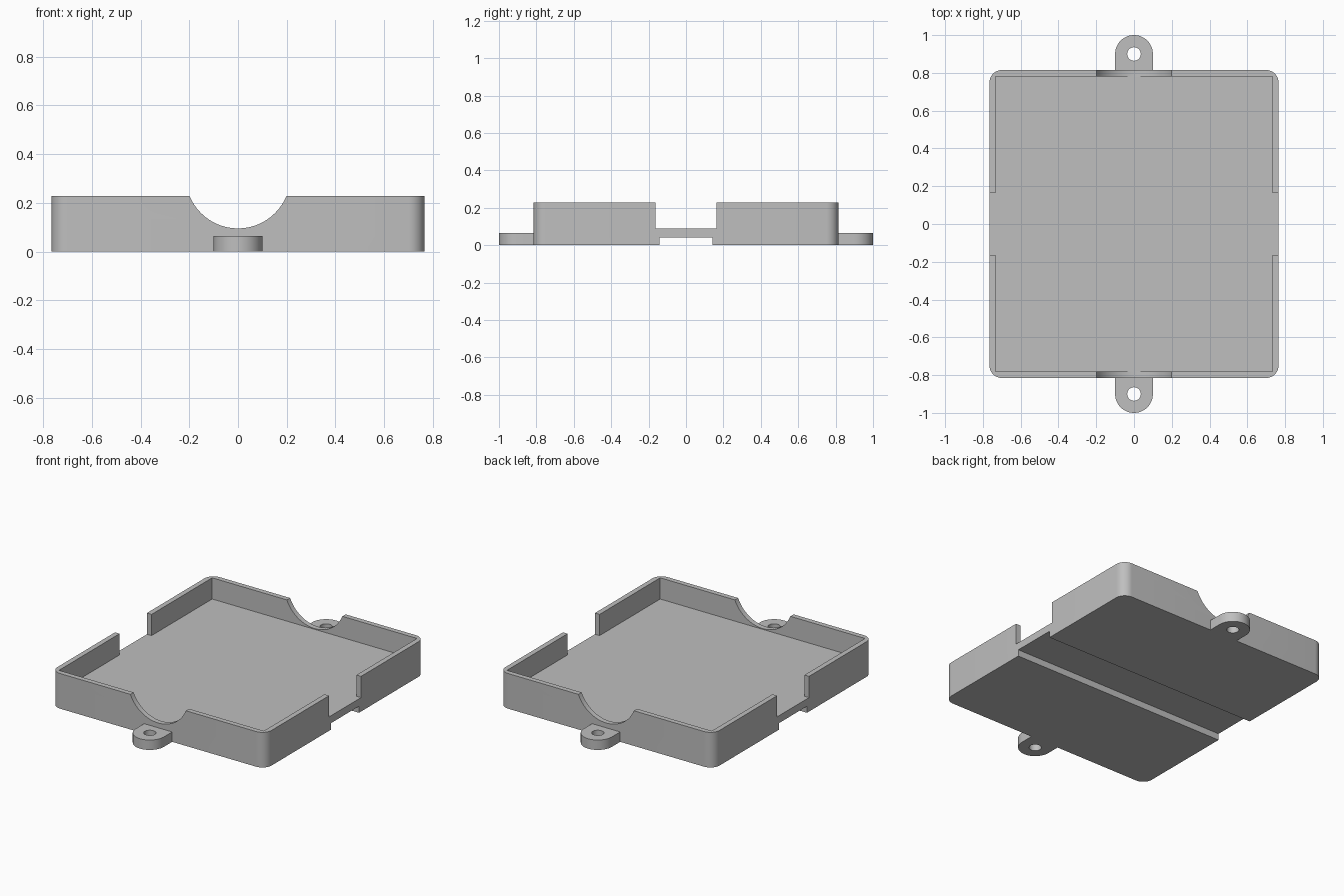
import bpy, bmesh, math

cube = bpy.data.objects.get("Cube")
if cube:
    bpy.data.objects.remove(cube, do_unlink=True)

WIDTH, DEPTH, HEIGHT = 1.53, 1.63, 0.227
FLOOR, WALL, CORNER = 0.09, 0.033, 0.065
TAB_Y, TAB_R, TAB_H, HOLE_R = 0.9, 0.1, 0.064, 0.036

grey = bpy.data.materials.new("mid grey plastic")
grey.use_nodes = True
colour = (0.52, 0.52, 0.52, 1)
grey.diffuse_color = colour
grey.node_tree.nodes["Principled BSDF"].inputs["Base Color"].default_value = colour


def prism(name, outline, z0, z1):
    """Extrude a counter-clockwise outline from z0 up to z1."""
    bm = bmesh.new()
    base = bm.faces.new([bm.verts.new((x, y, z0)) for x, y in outline])
    top = bmesh.ops.extrude_face_region(bm, geom=[base])["geom"]
    bmesh.ops.translate(bm, vec=(0, 0, z1 - z0),
                        verts=[v for v in top if isinstance(v, bmesh.types.BMVert)])
    bmesh.ops.recalc_face_normals(bm, faces=bm.faces)
    mesh = bpy.data.meshes.new(name)
    bm.to_mesh(mesh)
    bm.free()
    mesh.materials.append(grey)
    obj = bpy.data.objects.new(name, mesh)
    bpy.context.collection.objects.link(obj)
    return obj


def arc(cx, cy, r, start, end, steps):
    angles = [math.radians(start + (end - start) * i / steps) for i in range(steps + 1)]
    return [(cx + r * math.cos(a), cy + r * math.sin(a)) for a in angles]


def box(name, w, d, z0, z1):
    return prism(name, [(-w / 2, -d / 2), (w / 2, -d / 2), (w / 2, d / 2), (-w / 2, d / 2)], z0, z1)


def combine(target, tool, operation):
    """Apply a boolean and remove the tool object."""
    mod = target.modifiers.new("boolean", "BOOLEAN")
    mod.operation, mod.solver, mod.object = operation, "EXACT", tool
    bpy.context.view_layer.objects.active = target
    bpy.ops.object.modifier_apply(modifier=mod.name)
    bpy.data.objects.remove(tool, do_unlink=True)


# Tray body with rounded vertical corners
cx, cy = WIDTH / 2 - CORNER, DEPTH / 2 - CORNER
outline = []
for i, (sx, sy) in enumerate([(1, 1), (-1, 1), (-1, -1), (1, -1)]):
    outline += arc(sx * cx, sy * cy, CORNER, i * 90, i * 90 + 90, 10)
tray = prism("tray", outline, 0, HEIGHT)

# Mounting tabs at front and back
for s in (-1, 1):
    tab = arc(0, s * TAB_Y, TAB_R, 0, s * 180, 32)
    tab += [(-TAB_R, s * 0.79), (TAB_R, s * 0.79)]
    combine(tray, prism("mounting_tab", tab, 0, TAB_H), "UNION")

# Inner cavity, side wall gaps and underside channel
combine(tray, box("cavity", WIDTH - 2 * WALL, DEPTH - 2 * WALL, FLOOR, 0.5), "DIFFERENCE")
combine(tray, box("side_gaps", 2, 0.326, FLOOR, 0.5), "DIFFERENCE")
combine(tray, box("strap_channel", 2, 0.284, -0.1, 0.042), "DIFFERENCE")

# Round finger scoops through the end walls
scoop = prism("finger_scoop", arc(0, 0, 0.215, 0, 360, 96)[:-1], -1.2, 1.2)
scoop.rotation_euler.x = math.pi / 2
scoop.location.z = 0.31
bpy.context.view_layer.update()
combine(tray, scoop, "DIFFERENCE")

# Screw holes in the tabs
for s in (-1, 1):
    hole = arc(0, s * TAB_Y, HOLE_R, 0, 360, 32)[:-1]
    combine(tray, prism("screw_hole", hole, -0.1, 0.2), "DIFFERENCE")

# Smooth the round surfaces, keep the edges sharp
bpy.ops.object.select_all(action="DESELECT")
tray.select_set(True)
bpy.context.view_layer.objects.active = tray
bpy.ops.object.shade_smooth_by_angle(angle=math.radians(30))
